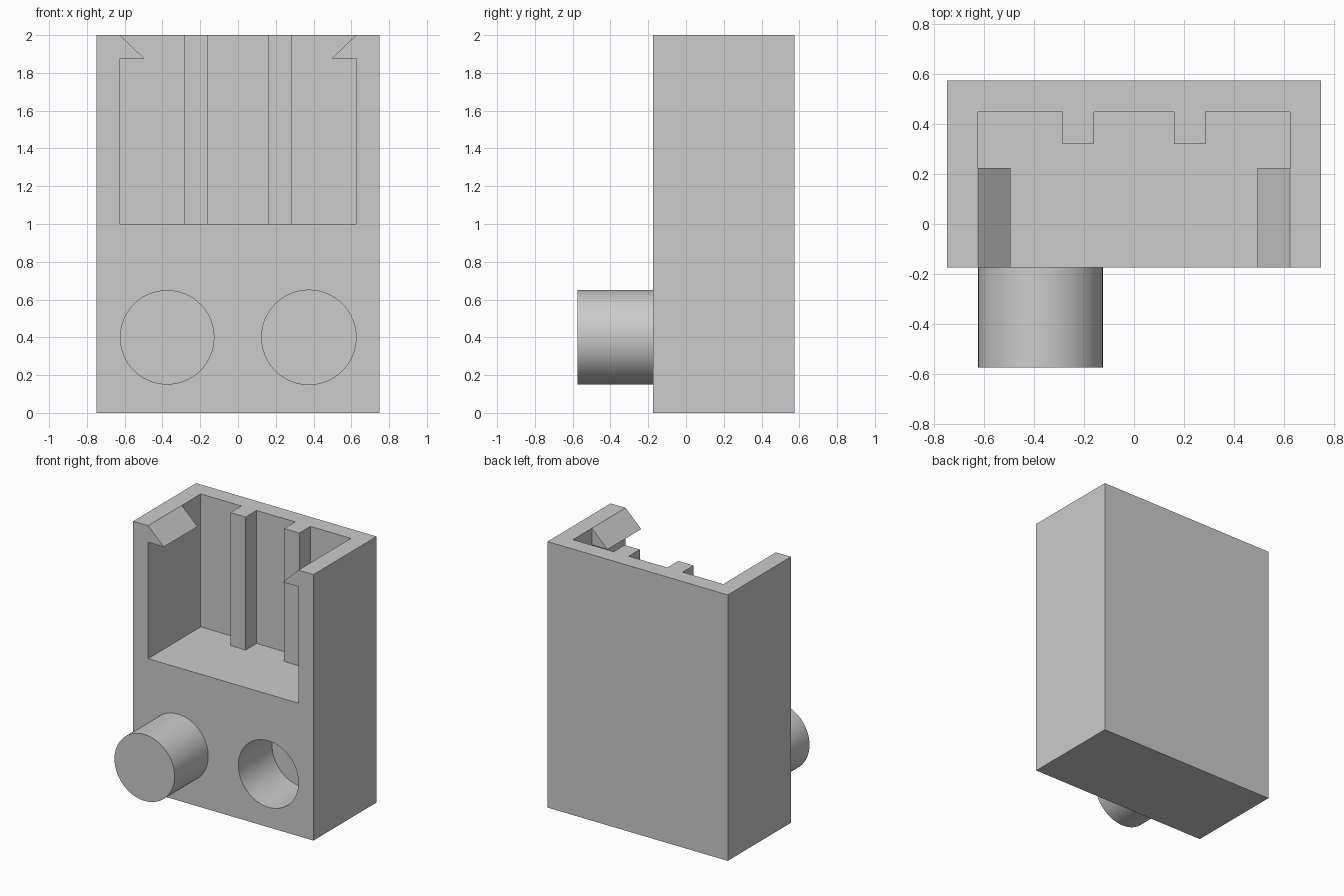
import bpy
import bmesh
import math
from mathutils import Vector

if "Cube" in bpy.data.objects:
    bpy.data.objects.remove(bpy.data.objects["Cube"], do_unlink=True)

grey = bpy.data.materials.new("plain_grey")
grey.use_nodes = True
colour = (0.6, 0.6, 0.6, 1)
grey.diffuse_color = colour
grey.node_tree.nodes["Principled BSDF"].inputs["Base Color"].default_value = colour

FRONT, BACK, TOP = -0.175, 0.575, 2.0
WALL = 0.125
HALF = 0.75
INNER = HALF - WALL
FLOOR = 1.0
PEG_X, PEG_Z, PEG_R, PEG_LEN = 0.375, 0.4, 0.25, 0.4


def prism(name, profile, y0, y1):
    """Extrude an xz profile along y from y0 to y1."""
    bm = bmesh.new()
    face = bm.faces.new([bm.verts.new((x, y0, z)) for x, z in profile])
    ext = bmesh.ops.extrude_face_region(bm, geom=[face])
    moved = [v for v in ext["geom"] if isinstance(v, bmesh.types.BMVert)]
    bmesh.ops.translate(bm, verts=moved, vec=Vector((0, y1 - y0, 0)))
    bmesh.ops.recalc_face_normals(bm, faces=bm.faces)
    mesh = bpy.data.meshes.new(name)
    bm.to_mesh(mesh)
    bm.free()
    mesh.materials.append(grey)
    obj = bpy.data.objects.new(name, mesh)
    bpy.context.collection.objects.link(obj)
    return obj


def rect(x0, x1, z0, z1):
    return [(x0, z0), (x1, z0), (x1, z1), (x0, z1)]


def circle(cx, cz, r, n=64):
    turns = [math.tau * i / n for i in range(n)]
    return [(cx + r * math.cos(a), cz + r * math.sin(a)) for a in turns]


def select(obj):
    bpy.ops.object.select_all(action="DESELECT")
    obj.select_set(True)
    bpy.context.view_layer.objects.active = obj


def smooth(obj):
    select(obj)
    bpy.ops.object.shade_smooth_by_angle(angle=math.radians(30))


def cut(target, cutter):
    mod = target.modifiers.new("cut", "BOOLEAN")
    mod.operation = "DIFFERENCE"
    mod.solver = "EXACT"
    mod.object = cutter
    select(target)
    bpy.ops.object.modifier_apply(modifier=mod.name)
    bpy.data.objects.remove(cutter, do_unlink=True)


# Body with an open pocket above and a blind round socket below
body = prism("body", rect(-HALF, HALF, 0, TOP), FRONT, BACK)
cut(body, prism("pocket_cutter", rect(-INNER, INNER, FLOOR, TOP + 0.2),
                FRONT - 0.2, BACK - WALL))
cut(body, prism("socket_cutter", circle(PEG_X, PEG_Z, PEG_R),
                FRONT - 0.2, FRONT + PEG_LEN))
smooth(body)

# Round peg beside the socket
peg = prism("peg", circle(-PEG_X, PEG_Z, PEG_R), FRONT - PEG_LEN, FRONT)
smooth(peg)

# Vertical ribs on the back wall and snap hooks on the side walls
for side, label in ((-1, "right"), (1, "left")):
    prism(label + "_rib", rect(side * 0.16, side * 0.287, FLOOR, TOP),
          BACK - 2 * WALL - 0.005, BACK - WALL)
    prism(label + "_hook",
          [(side * INNER, TOP), (side * INNER, TOP - WALL),
           (side * (INNER - 0.13), TOP - WALL)], FRONT, FRONT + 0.4)
